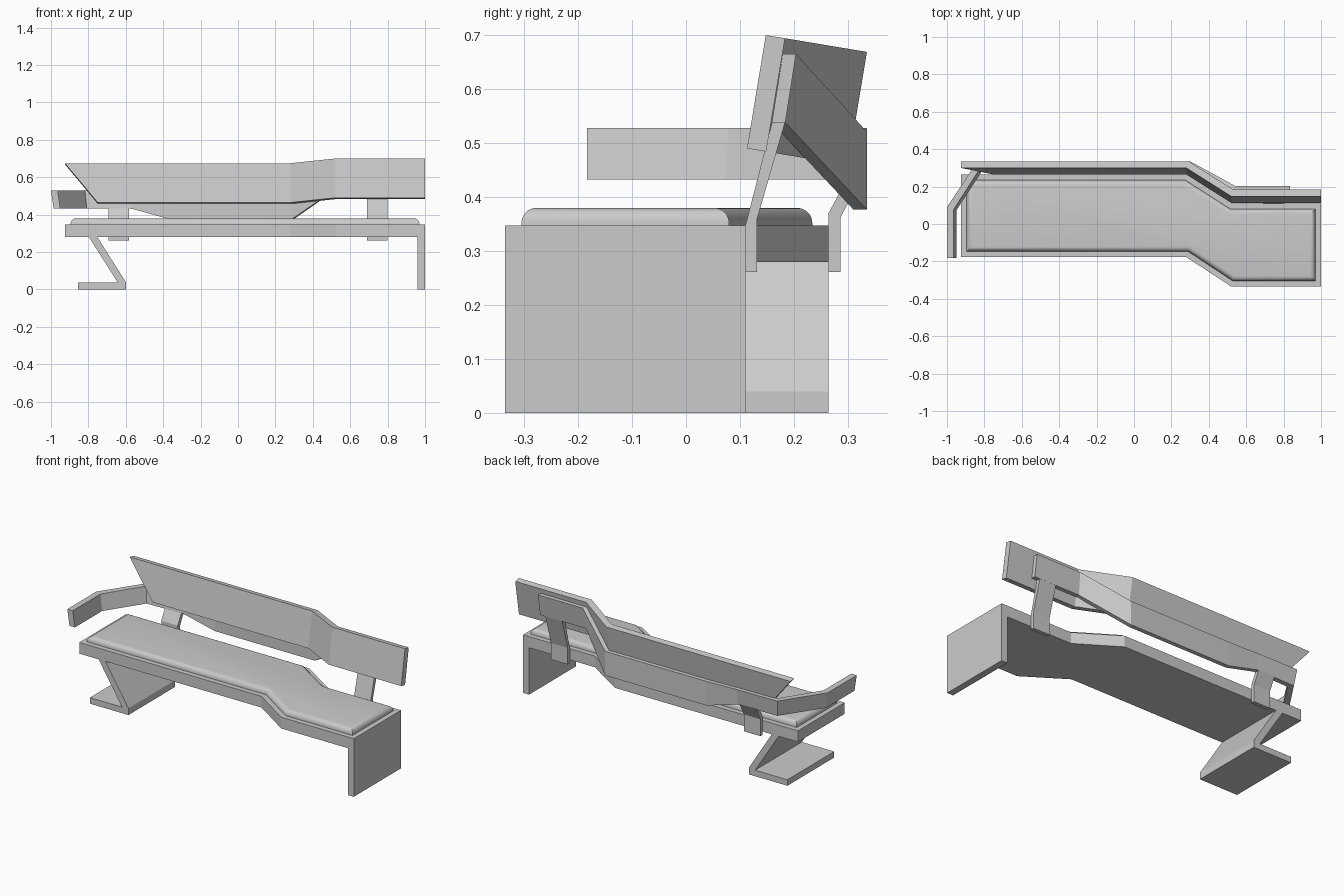
import bpy, bmesh
from mathutils import Vector

if "Cube" in bpy.data.objects:
    bpy.data.objects.remove(bpy.data.objects["Cube"])


def finish(name, bm):
    bmesh.ops.recalc_face_normals(bm, faces=bm.faces)
    me = bpy.data.meshes.new(name)
    bm.to_mesh(me)
    bm.free()
    ob = bpy.data.objects.new(name, me)
    bpy.context.collection.objects.link(ob)
    return ob


def prism(name, pts, a, b, place):
    """Extrude a 2D profile from a to b; place maps (u, v, depth) to xyz."""
    bm = bmesh.new()
    lo = [bm.verts.new(place(u, v, a)) for u, v in pts]
    hi = [bm.verts.new(place(u, v, b)) for u, v in pts]
    bm.faces.new(lo)
    bm.faces.new(hi)
    for i in range(len(pts)):
        j = (i + 1) % len(pts)
        bm.faces.new((lo[i], lo[j], hi[j], hi[i]))
    return finish(name, bm)


def band(name, sections):
    """Skin a row of four-cornered sections into a closed bar."""
    bm = bmesh.new()
    rings = [[bm.verts.new(p) for p in s] for s in sections]
    bm.faces.new(rings[0])
    bm.faces.new(rings[-1])
    for r, s in zip(rings, rings[1:]):
        for i in range(4):
            j = (i + 1) % 4
            bm.faces.new((r[i], r[j], s[j], s[i]))
    return finish(name, bm)


def plan(x, y, z): return (x, y, z)
def front(x, z, y): return (x, y, z)
def side(y, z, x): return (x, y, z)


# Stepped seat slab
prism("seat_base", [(-0.925, -0.177), (0.28, -0.177), (0.52, -0.335), (1, -0.335),
                    (1, 0.11), (0.525, 0.11), (0.285, 0.264), (-0.925, 0.264)],
      0.28, 0.347, plan)

# Cushion with rounded upper rim
cushion = prism("seat_cushion", [(-0.895, -0.147), (0.289, -0.147), (0.529, -0.305),
                                 (0.97, -0.305), (0.97, 0.08), (0.516, 0.08),
                                 (0.276, 0.234), (-0.895, 0.234)], 0.345, 0.38, plan)
bm = bmesh.new()
bm.from_mesh(cushion.data)
rim = [e for e in bm.edges if all(v.co.z > 0.37 for v in e.verts)]
bmesh.ops.bevel(bm, geom=rim, offset=0.028, segments=5, profile=0.5, affect='EDGES')
bm.to_mesh(cushion.data)
bm.free()
bpy.context.view_layer.objects.active = cushion
cushion.select_set(True)
bpy.ops.object.shade_smooth_by_angle(angle=0.6)
cushion.select_set(False)

# Legs: flat slab on the right, folded plate on the left
prism("right_leg", [(0.96, 0), (1, 0), (1, 0.28), (0.96, 0.28)], -0.335, 0.11, front)
prism("left_leg", [(-0.855, 0), (-0.6, 0), (-0.6, 0.04), (-0.752, 0.28),
                   (-0.797, 0.28), (-0.642, 0.036), (-0.855, 0.036)], -0.177, 0.264, front)

# Leaning backrest panel, stepped like the seat
up, out = Vector((0, 0.164, 0.986)), Vector((0, 0.986, -0.164))
sections = []
for xb, xt, shift, miter in [(-0.75, -0.925, 0.154, 0), (0.28, 0.28, 0.154, 0.012),
                             (0.52, 0.52, 0, 0.012), (1, 1, 0, 0)]:
    base = Vector((0, 0.113, 0.49)) + out * shift
    sections.append([base + out * t + up * h + Vector((x + (miter if t else 0), 0, 0))
                     for x, h, t in [(xb, 0, 0), (xt, 0.213, 0),
                                     (xt, 0.213, 0.036), (xb, 0, 0.036)]])
band("backrest_panel", sections)

# Rear rail sweeping round into the left armrest:
# outer top xy, inward offset xy, inward tilt, bottom z, top z
rail = [((-1, -0.183), (0.036, 0), 0.4, 0.432, 0.528),
        ((-1, 0.09), (0.036, -0.012), 0.4, 0.432, 0.528),
        ((-0.838, 0.335), (0.02, -0.03), 0.5, 0.432, 0.528),
        ((-0.57, 0.335), (0, -0.027), 0.4, 0.432, 0.526),
        ((-0.37, 0.335), (0, -0.025), 0, 0.377, 0.521),
        ((0.30, 0.335), (-0.01, -0.025), 0, 0.377, 0.521),
        ((0.54, 0.204), (-0.01, -0.025), 0.8, 0.538, 0.665),
        ((0.835, 0.204), (0, -0.025), 0.8, 0.538, 0.665)]
sections = []
for (x, y), (dx, dy), tilt, zb, zt in rail:
    o, d = Vector((x, y, 0)), Vector((dx, dy, 0))
    top, bot = Vector((0, 0, zt)), Vector((0, 0, zb)) + d * tilt
    sections.append([o + bot, o + top, o + d + top, o + d + bot])
band("rail_and_armrest", sections)

# Bent brackets joining seat and rail
prism("right_bracket", [(0.11, 0.261), (0.132, 0.261), (0.132, 0.36), (0.184, 0.54),
                        (0.16, 0.54), (0.11, 0.347)], 0.69, 0.8, side)
prism("left_bracket", [(0.264, 0.261), (0.286, 0.261), (0.286, 0.362), (0.326, 0.436),
                       (0.3, 0.436), (0.264, 0.37)], -0.692, -0.583, side)
